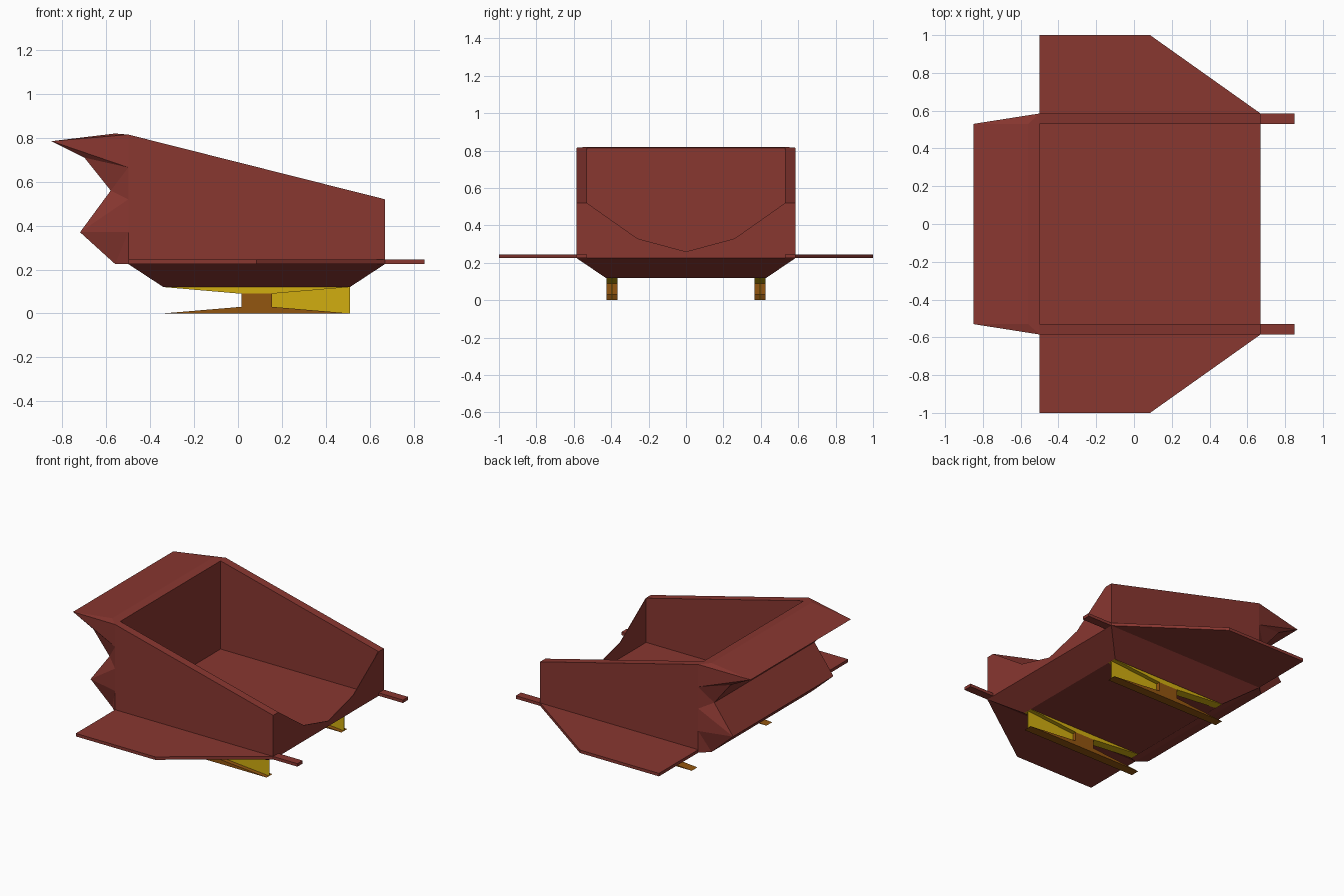
import bpy, bmesh

if "Cube" in bpy.data.objects:
    bpy.data.objects.remove(bpy.data.objects["Cube"])


def material(name, rgb):
    m = bpy.data.materials.new(name)
    m.diffuse_color = (*rgb, 1.0)
    m.use_nodes = True
    m.node_tree.nodes["Principled BSDF"].inputs["Base Color"].default_value = m.diffuse_color
    return m


RED = material("rust_red", (0.25, 0.038, 0.030))
YELLOW = material("mustard_yellow", (0.64, 0.42, 0.005))
BROWN = material("orange_brown", (0.29, 0.092, 0.005))


def finish(bm, name, mat):
    bmesh.ops.recalc_face_normals(bm, faces=bm.faces)
    mesh = bpy.data.meshes.new(name)
    bm.to_mesh(mesh)
    bm.free()
    mesh.materials.append(mat)
    ob = bpy.data.objects.new(name, mesh)
    bpy.context.collection.objects.link(ob)
    return ob


def prism(name, pts, a, b, axis, mat):
    """Extrude a flat outline from a to b along the given axis."""
    place = {"x": lambda p, t: (t, p[0], p[1]),
             "y": lambda p, t: (p[0], t, p[1]),
             "z": lambda p, t: (p[0], p[1], t)}[axis]
    bm = bmesh.new()
    lo = [bm.verts.new(place(p, a)) for p in pts]
    hi = [bm.verts.new(place(p, b)) for p in pts]
    bm.faces.new(lo)
    bm.faces.new(hi)
    n = len(pts)
    for i in range(n):
        j = (i + 1) % n
        bm.faces.new((lo[i], lo[j], hi[j], hi[i]))
    return finish(bm, name, mat)


X0, X1 = -0.50, 0.67      # tub back and front
YI, YO = 0.53, 0.585      # inner and outer wall faces
ZB, ZT, ZF = 0.225, 0.815, 0.52   # tub base, tall end, low end

# Tapered hull, whose top is the tub floor
bm = bmesh.new()
rings = []
for x0, x1, y, z in ((-0.34, 0.51, 0.43, 0.12), (X0, X1, YO, ZB)):
    rings.append([bm.verts.new(c) for c in
                  ((x0, -y, z), (x1, -y, z), (x1, y, z), (x0, y, z))])
for ring in rings:
    bm.faces.new(ring)
for i in range(4):
    j = (i + 1) % 4
    bm.faces.new((rings[0][i], rings[0][j], rings[1][j], rings[1][i]))
finish(bm, "hull", RED)

# Jagged back block: a profile joined to the flat tub end on both sides
profile = [(-0.56, ZB), (-0.72, 0.37), (-0.58, 0.56),
           (-0.70, 0.71), (-0.85, 0.785), (-0.56, 0.82)]
levels = [ZB, 0.37, 0.52, 0.665, 0.665, ZT]
bm = bmesh.new()
sides = []
for s in (-1, 1):
    outer = [bm.verts.new((x, s * YI, z)) for x, z in profile]
    found = {}
    for z in levels:
        if z not in found:
            found[z] = bm.verts.new((X0, s * YO, z))
    inner = [found[z] for z in levels]
    for i in range(len(profile) - 1):
        face = [outer[i], outer[i + 1], inner[i + 1]]
        if inner[i] is not inner[i + 1]:
            bm.faces.new((outer[i], inner[i + 1], inner[i]))
        bm.faces.new(face)
    sides.append((outer, inner))
(o0, n0), (o1, n1) = sides
for i in range(len(profile) - 1):
    bm.faces.new((o0[i], o0[i + 1], o1[i + 1], o1[i]))
    if n0[i] is not n0[i + 1]:
        bm.faces.new((n0[i], n0[i + 1], n1[i + 1], n1[i]))
for k in (0, -1):
    bm.faces.new((o0[k], n0[k], n1[k], o1[k]))
finish(bm, "back_block", RED)

# Front panel with a notched top edge
prism("front_panel", [(-YI, ZB), (YI, ZB), (YI, ZF), (0.26, 0.33),
                      (0, 0.26), (-0.26, 0.33), (-YI, ZF)],
      X1 - 0.004, X1, "x", RED)

for s, side in ((-1, "front"), (1, "rear")):
    # Sloping side wall
    prism(side + "_wall", [(X0, ZB), (X1, ZB), (X1, ZF), (X0, ZT)],
          s * YI, s * YO, "y", RED)
    # Flat fin
    prism(side + "_fin", [(X0, s * YO), (X0, s), (0.085, s), (X1, s * YO)],
          ZB, 0.245, "z", RED)
    # Prong past the tub
    prism(side + "_prong", [(X1 - 0.002, s * YI), (0.85, s * YI),
                            (0.85, s * YO), (X1 - 0.002, s * YO)],
          ZB, 0.245, "z", RED)
    # Skid: top plate, post, runner and thin web
    a, b = s * 0.365, s * 0.425
    prism(side + "_skid_top", [(-0.34, 0.12), (0.51, 0.12), (0.155, 0.09),
                               (0.01, 0.09)], a, b, "y", YELLOW)
    prism(side + "_skid_post", [(0.015, 0.03), (0.155, 0.03), (0.155, 0.09),
                                (0.015, 0.09)], a, b, "y", BROWN)
    prism(side + "_skid_runner", [(-0.34, 0), (0.51, 0), (0.155, 0.03),
                                  (0.015, 0.03)], a, b, "y", BROWN)
    prism(side + "_skid_web", [(0.155, 0.03), (0.51, 0.0), (0.51, 0.12),
                               (0.155, 0.09)],
          s * 0.393, s * 0.397, "y", YELLOW)
